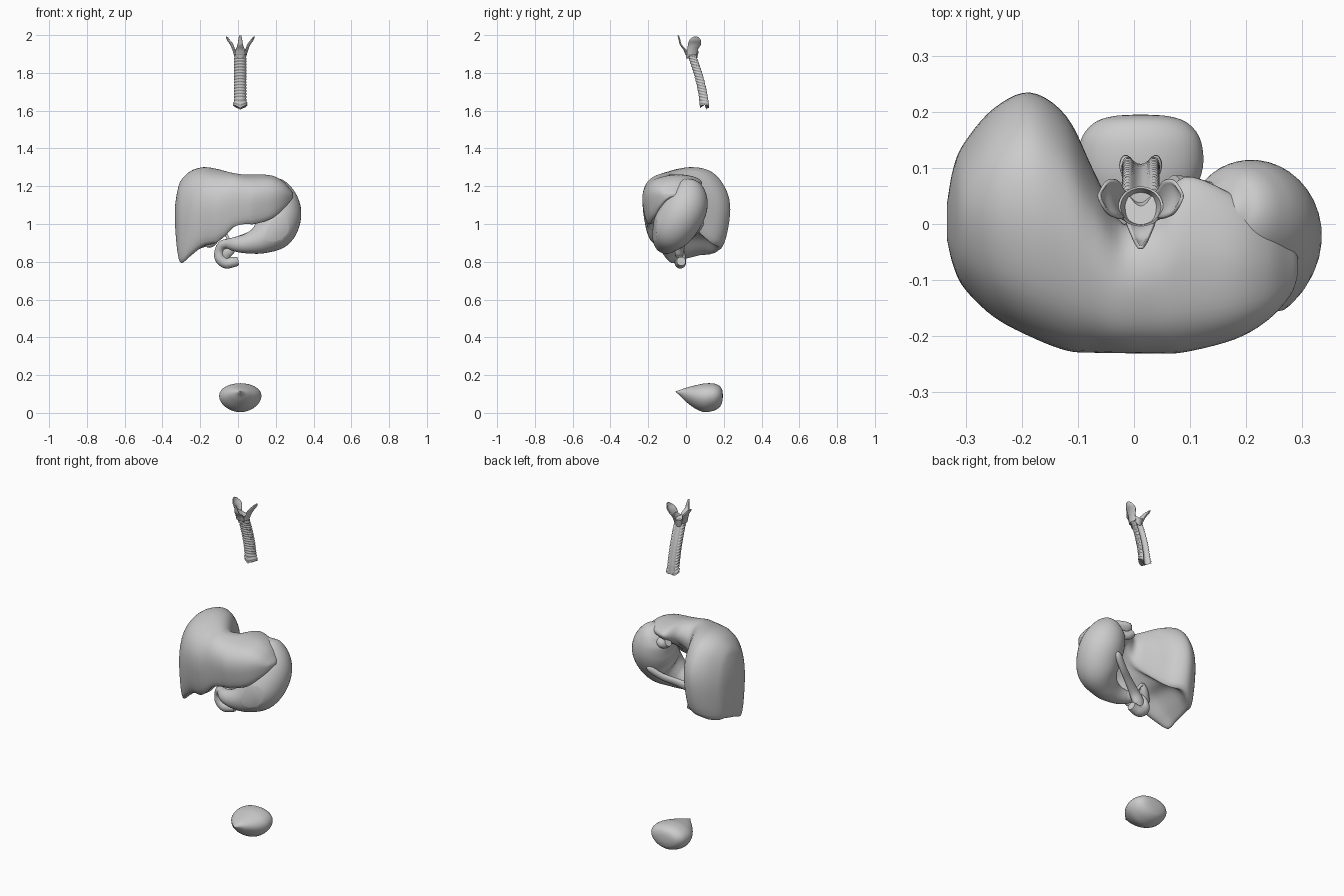
import bpy, bmesh
from math import sin, cos, pi, radians
from mathutils import Vector as V

if "Cube" in bpy.data.objects:
    bpy.data.objects.remove(bpy.data.objects["Cube"])


def spline(p, n, closed=False):
    """Catmull-Rom through vectors of any size, n steps per span."""
    m, out = len(p), []
    for i in range(m if closed else m - 1):
        if closed:
            a, b, c, d = (p[(i + k) % m] for k in (-1, 0, 1, 2))
        else:
            a, b, c, d = p[max(i - 1, 0)], p[i], p[i + 1], p[min(i + 2, m - 1)]
        for s in range(n):
            t = s / n
            out.append(0.5 * (2 * b + (c - a) * t + (2 * a - 5 * b + 4 * c - d) * t * t
                              + (3 * b - a - 3 * c + d) * t ** 3))
    if not closed:
        out.append(p[-1].copy())
    return out


def finish(name, bm, angle=50):
    bmesh.ops.recalc_face_normals(bm, faces=bm.faces)
    me = bpy.data.meshes.new(name)
    bm.to_mesh(me)
    bm.free()
    ob = bpy.data.objects.new(name, me)
    bpy.context.collection.objects.link(ob)
    bpy.ops.object.select_all(action='DESELECT')
    ob.select_set(True)
    bpy.context.view_layer.objects.active = ob
    bpy.ops.object.shade_smooth_by_angle(angle=radians(angle))
    return ob


def skin(rings, closed=True, cap=True):
    bm = bmesh.new()
    vs = [[bm.verts.new(p) for p in r] for r in rings]
    n = len(vs[0])
    for a, b in zip(vs, vs[1:]):
        for j in range(n if closed else n - 1):
            k = (j + 1) % n
            bm.faces.new((a[j], a[k], b[k], b[j]))
    if cap:
        bm.faces.new(vs[0])
        bm.faces.new(vs[-1])
    return bm


def tube(pts, steps=6, sides=28, flat=1.0):
    """Round tube through (x, y, z, radius) points."""
    q = spline([V(p) for p in pts], steps)
    c = [V(p[:3]) for p in q]
    rings, side = [], None
    for i, p in enumerate(c):
        t = (c[min(i + 1, len(c) - 1)] - c[max(i - 1, 0)]).normalized()
        if side is None:
            side = t.orthogonal() if abs(t.y) > .9 else V((0, 1, 0))
        side = (side - t * side.dot(t)).normalized()
        up = t.cross(side)
        r = q[i][3]
        rings.append([p + r * (flat * cos(a) * side + sin(a) * up)
                      for a in (2 * pi * k / sides for k in range(sides))])
    return skin(rings)


# Liver: wedge sections across x (x, front, back, top, front edge, back edge, underside)
liver = [(-.333, -.03, .04, 1.10, .99, 1.0, .99),
         (-.322, -.075, .10, 1.17, .87, .92, .88),
         (-.302, -.115, .145, 1.23, .803, .86, .82),
         (-.25, -.165, .205, 1.28, .84, .86, .86),
         (-.185, -.20, .233, 1.30, .885, .88, .95),
         (-.12, -.225, .19, 1.293, .90, .90, .99),
         (-.07, -.229, .09, 1.28, .935, .98, 1.03),
         (-.02, -.230, .00, 1.268, .985, 1.08, 1.06),
         (.04, -.230, .02, 1.26, 1.0, 1.15, 1.09),
         (.09, -.228, .083, 1.262, 1.0, 1.18, 1.11),
         (.18, -.205, .05, 1.255, 1.03, 1.18, 1.13),
         (.24, -.17, .01, 1.225, 1.08, 1.16, 1.13),
         (.28, -.125, -.03, 1.18, 1.125, 1.14, 1.14),
         (.292, -.09, -.06, 1.162, 1.145, 1.15, 1.148)]


def liver_ring(s):
    x, f, b, t, e, l, u = s
    w, h, k = b - f, t - e, t - l
    return [V((x, y, z)) for y, z in (
        (f + .12 * w, e), (f + .01 * w, e + .36 * h), (f + .02 * w, e + .68 * h),
        (f + .18 * w, t - .10 * h), (f + .5 * w, t), (f + .78 * w, t - .06 * k),
        (f + .96 * w, t - .3 * k), (b, t - .6 * k), (b - .1 * w, l),
        (f + .7 * w, .6 * u + .4 * l), (f + .38 * w, .6 * u + .4 * e))]


cols = [spline(list(c), 5) for c in zip(*[liver_ring(s) for s in liver])]
finish("liver", skin([spline(list(r), 5, True) for r in zip(*cols)]))

# Stomach, with a flat round window cut in its front
bm = tube([(.155, .035, 1.222, .012), (.165, .03, 1.21, .05), (.185, .02, 1.175, .09),
           (.21, 0, 1.10, .116), (.213, -.035, 1.03, .119), (.185, -.075, .965, .11),
           (.12, -.10, .918, .078), (.05, -.105, .897, .054), (-.01, -.095, .893, .04),
           (-.055, -.07, .897, .026)], 8, 40)
co, no = V((.195, -.155, .985)), V((.2, -.98, 0)).normalized()
cut = bmesh.ops.bisect_plane(bm, geom=bm.verts[:] + bm.edges[:] + bm.faces[:],
                             plane_co=co + no * .013, plane_no=no, clear_outer=True)
bmesh.ops.holes_fill(bm, edges=[g for g in cut['geom_cut'] if isinstance(g, bmesh.types.BMEdge)])
finish("stomach", bm, 35)

# Small organs around the stomach
finish("esophagus_stub", tube([(.15, .04, 1.16, .03), (.10, .06, 1.16, .024), (.07, .065, 1.18, .022)]))
finish("duodenum", tube([(-.045, -.075, .897, .024), (-.08, -.05, .89, .025), (-.098, -.035, .86, .025),
                         (-.095, -.03, .82, .029), (-.065, -.03, .795, .03),
                         (-.03, -.03, .798, .028), (-.002, -.025, .803, .024)]))
finish("pancreas", tube([(.185, .085, 1.02, .006), (.175, .08, 1.0, .02), (.12, .05, .96, .022),
                         (.05, .01, .93, .024), (-.02, -.025, .895, .03),
                         (-.06, -.035, .85, .034), (-.065, -.035, .81, .015)], flat=.7))
finish("gallbladder", tube([(-.165, -.125, .885, .004), (-.158, -.115, .892, .02), (-.14, -.085, .91, .029),
                            (-.11, -.05, .945, .023), (-.08, -.03, .965, .01), (-.05, -.04, .92, .008)]))

# Bladder: teardrop sections along y (y, half width, centre z, half height)
prof = spline([V(p) for p in ((-.055, .002, .112, .002), (-.03, .022, .106, .016), (0, .052, .096, .037),
                              (.05, .09, .084, .062), (.1, .11, .08, .076), (.15, .106, .084, .071),
                              (.18, .083, .087, .054), (.192, .05, .09, .03), (.195, .01, .09, .006))], 5)
angs = [2 * pi * k / 36 for k in range(36)]
finish("bladder", skin([[V((.012 + w * cos(a) * (1 + .12 * sin(a)), y, z + h * sin(a))) for a in angs]
                        for y, w, z, h in prof]))

# Trachea: ridged tube with a grooved back, ending in a point between two branches
cx, rings, n = .012, [], 96
for i in range(n + 1):
    t = i / n
    ridge = 1 + .06 * sin(2 * pi * 18 * t)
    flare = 1 + .2 * max(0, (t - .9) / .1)
    c = V((cx, .03 + .075 * t + .01 * sin(pi * t), 1.91 - .28 * t))
    ring = []
    for a in angs:
        dx, dy = .032 * cos(a), .031 * sin(a)
        if dy > 0:
            dy = min(dy, .018) - .016 * max(0, 1 - (dx / .018) ** 2)
        p = c + V((dx * ridge * flare, dy * ridge, 0))
        p.z += -.25 * dy
        if t > .88:
            p.z -= (t - .88) / .12 * .024 * (1 - abs(dx) / .032)
        ring.append(p)
    rings.append(ring)
finish("trachea", skin(rings))


# Larynx: cup with a narrow front leaf and two broad side wings
def petal(name, pts, axis):
    """Curved leaf through (x, y, z, half width) points, spread along axis."""
    q, rings = spline([V(p) for p in pts], 6), []
    mid = V((cx, .035, 0))
    for x, y, z, w in q:
        c = V((x, y, z))
        inward = V((mid.x - x, mid.y - y, 0)).normalized()
        rings.append([c + axis * w * s + inward * w * .35 * s * s
                      for s in (k / 5 for k in range(-5, 6))])
    ob = finish(name, skin(rings, False, False))
    m = ob.modifiers.new("thickness", 'SOLIDIFY')
    m.thickness, m.offset = .006, 0


petal("larynx_front_leaf", [(cx, .0, 1.895, .026), (cx, -.012, 1.925, .022), (cx, -.03, 1.95, .013),
                            (cx, -.036, 1.975, .009), (cx, -.042, 1.998, .004)], V((1, 0, 0)))
for side, label in ((-1, "left"), (1, "right")):
    petal("larynx_wing_" + label,
          [(cx + side * x, y, z, w) for x, y, z, w in
           ((.031, .028, 1.895, .026), (.04, .036, 1.925, .026), (.052, .047, 1.952, .033),
            (.066, .05, 1.972, .03), (.072, .05, 1.986, .018), (.074, .05, 1.992, .005))], V((0, 1, 0)))
cup = [[V((cx + r * cos(a), .031 + .9 * r * sin(a), z + .012 * cos(2 * a))) for a in angs]
       for r, z in ((.03, 1.885), (.034, 1.90), (.04, 1.925), (.036, 1.925), (.028, 1.90))]
finish("larynx_cup", skin(cup))
